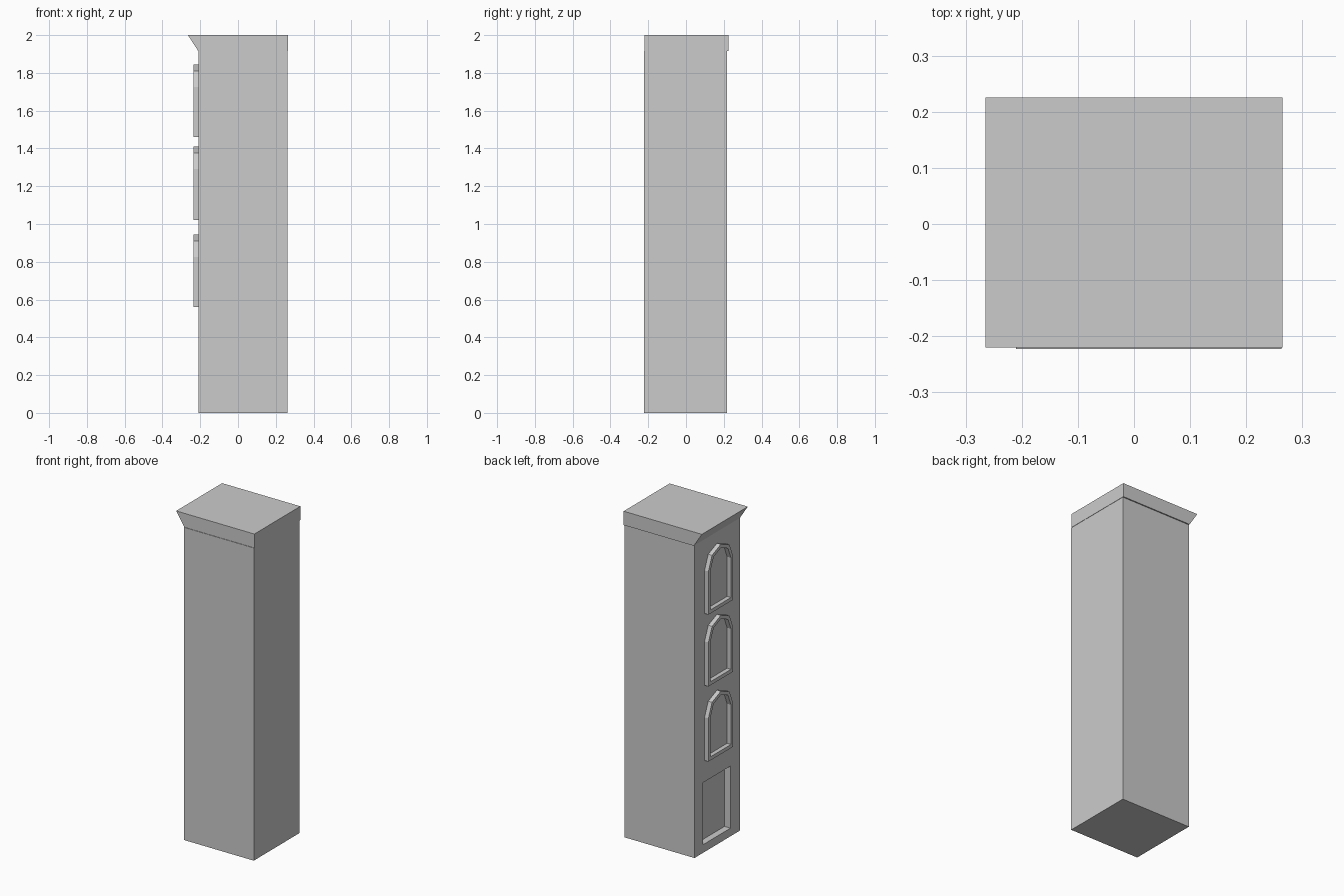
import bpy, bmesh
from math import sin, cos, pi

if "Cube" in bpy.data.objects:
    bpy.data.objects.remove(bpy.data.objects["Cube"])


def make_object(name, bm):
    bmesh.ops.recalc_face_normals(bm, faces=bm.faces)
    mesh = bpy.data.meshes.new(name)
    bm.to_mesh(mesh)
    bm.free()
    obj = bpy.data.objects.new(name, mesh)
    bpy.context.collection.objects.link(obj)
    return obj


def prism(name, profile, y0, y1):
    """Extrude an (x, z) profile along y."""
    bm = bmesh.new()
    face = bm.faces.new([bm.verts.new((x, y0, z)) for x, z in profile])
    ext = bmesh.ops.extrude_face_region(bm, geom=[face])
    verts = [g for g in ext["geom"] if isinstance(g, bmesh.types.BMVert)]
    bmesh.ops.translate(bm, verts=verts, vec=(0, y1 - y0, 0))
    return make_object(name, bm)


def rect(x0, x1, z0, z1):
    return [(x0, z0), (x1, z0), (x1, z1), (x0, z1)]


WALL, BACK = -0.21, 0.263
FRAME_FRONT = -0.236


def arch(r, z0, spring):
    """Arched outline in (y, z): flat sill and a four-sided half circle."""
    pts = [(-r, z0), (r, z0)]
    return pts + [(r * cos(i * pi / 4), spring + r * sin(i * pi / 4)) for i in range(5)]


def window_frame(name, z0, top, r=0.12, t=0.022):
    spring = top - r
    outer, inner = arch(r, z0, spring), arch(r - t, z0 + t, spring)
    bm = bmesh.new()
    # four rings: outer back, outer front, inner front, inner back
    rings = [[bm.verts.new((x, y, z)) for y, z in loop]
             for x, loop in ((WALL + 0.005, outer), (FRAME_FRONT, outer),
                             (FRAME_FRONT, inner), (WALL + 0.005, inner))]
    n = len(outer)
    for k in range(4):
        a, b = rings[k], rings[(k + 1) % 4]
        for i in range(n):
            j = (i + 1) % n
            bm.faces.new((a[i], a[j], b[j], b[i]))
    return make_object(name, bm)


# Tower body
body = prism("tower_body", rect(WALL, BACK, 0, 1.915), -0.223, 0.218)

# Doorway recess
cutter = prism("doorway_cutter", rect(WALL - 0.1, WALL + 0.04, 0.05, 0.43), -0.13, 0.133)
cutter.hide_render = True
cut = body.modifiers.new("doorway", "BOOLEAN")
cut.operation = "DIFFERENCE"
cut.solver = "EXACT"
cut.object = cutter
bpy.context.view_layer.objects.active = body
body.select_set(True)
bpy.ops.object.modifier_apply(modifier=cut.name)
bpy.data.objects.remove(cutter)

# Roof slab with flared cornice over the facade
prism("cornice", [(WALL, 1.915), (BACK + 0.002, 1.915), (BACK + 0.002, 2.0), (-0.265, 2.0)],
      -0.22, 0.225)

# Arched window frames
for i, (z0, top) in enumerate([(0.56, 0.945), (1.02, 1.41), (1.46, 1.845)]):
    window_frame(f"window_frame_{i + 1}", z0, top)
